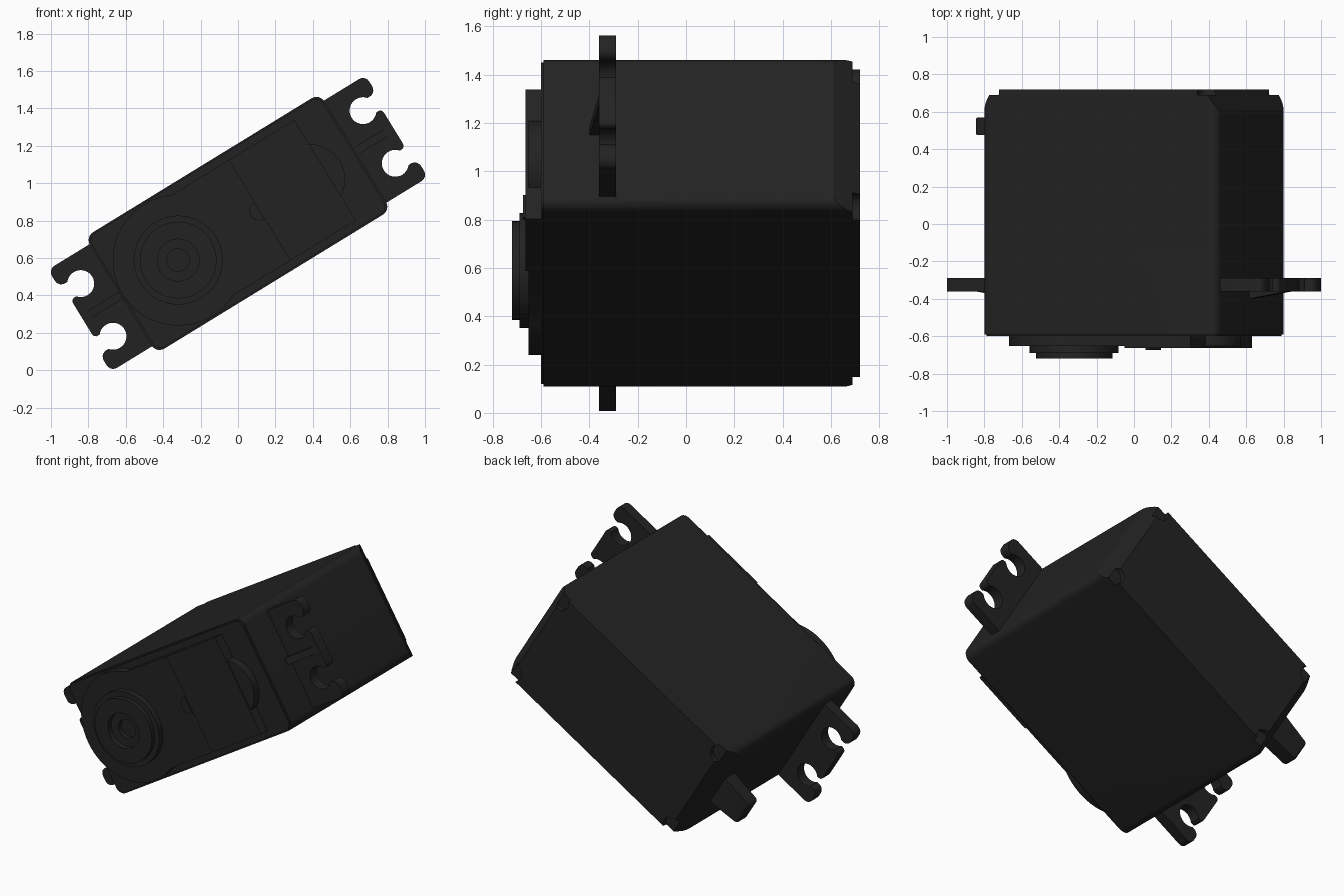
import bpy, bmesh, math
from mathutils import Matrix, Vector

if "Cube" in bpy.data.objects:
    bpy.data.objects.remove(bpy.data.objects["Cube"])

# The whole unit is tilted about the front-back axis
TILT = Matrix.Translation((0, 0, 0.785)) @ Matrix.Rotation(math.radians(-31.5), 4, 'Y')

mat = bpy.data.materials.new("black plastic")
mat.diffuse_color = (0.0165, 0.0165, 0.0165, 1)
mat.use_nodes = True
mat.node_tree.nodes["Principled BSDF"].inputs["Base Color"].default_value = mat.diffuse_color


def finish(bm, name, helper=False):
    bmesh.ops.recalc_face_normals(bm, faces=bm.faces[:])
    me = bpy.data.meshes.new(name)
    bm.to_mesh(me)
    bm.free()
    me.transform(TILT)
    me.materials.append(mat)
    ob = bpy.data.objects.new(name, me)
    bpy.context.collection.objects.link(ob)
    if helper:
        ob.hide_render = True
        ob.hide_set(True)
    else:
        bpy.ops.object.select_all(action='DESELECT')
        ob.select_set(True)
        bpy.context.view_layer.objects.active = ob
        bpy.ops.object.shade_smooth_by_angle(angle=math.radians(30))
    return ob


def prism(bm, pts, y0, y1):
    """Extrude a (length, width) outline from y0 to y1."""
    f = bm.faces.new([bm.verts.new((u, y0, v)) for u, v in pts])
    ext = bmesh.ops.extrude_face_region(bm, geom=[f])
    moved = [g for g in ext['geom'] if isinstance(g, bmesh.types.BMVert)]
    bmesh.ops.translate(bm, verts=moved, vec=(0, y1 - y0, 0))


def arc(cu, cv, r, a0, a1, n):
    return [(cu + r * math.cos(math.radians(a0 + (a1 - a0) * i / n)),
             cv + r * math.sin(math.radians(a0 + (a1 - a0) * i / n))) for i in range(n + 1)]


def rounded_rect(hu, hv, r, n=6):
    pts = []
    for su, sv, a in ((1, 1, 0), (-1, 1, 90), (-1, -1, 180), (1, -1, 270)):
        pts += arc(su * (hu - r), sv * (hv - r), r, a, a + 90, n)
    return pts


def make_prism(name, pts, y0, y1):
    bm = bmesh.new()
    prism(bm, pts, y0, y1)
    return finish(bm, name)


# Case: rounded box with both ends chamfered at the rear
bm = bmesh.new()
prism(bm, rounded_rect(0.735, 0.365, 0.05), -0.59, 0.72)
for s in (1, -1):
    cut = bmesh.ops.bisect_plane(bm, geom=bm.verts[:] + bm.edges[:] + bm.faces[:],
                                 plane_co=(s * 0.735, 0.61, 0), plane_no=(s * 0.11, 0.07, 0),
                                 clear_outer=True)
    edges = [e for e in cut['geom_cut'] if isinstance(e, bmesh.types.BMEdge)]
    bmesh.ops.holes_fill(bm, edges=edges, sides=0)
case = finish(bm, "case")

# Shallow screw pockets in the four rear corners
bm = bmesh.new()
for su in (1, -1):
    for sv in (1, -1):
        prism(bm, arc(su * 0.665, sv * 0.325, 0.058, 0, 345, 23), 0.69, 0.80)
pockets = finish(bm, "pocket_cutter", helper=True)
mod = case.modifiers.new("pockets", 'BOOLEAN')
mod.operation = 'DIFFERENCE'
mod.solver = 'EXACT'
mod.object = pockets

# Front lip, slightly inset from the case
make_prism("front_lip", rounded_rect(0.725, 0.357, 0.045), -0.60, -0.58)

# Raised gearbox platform: round at the output, with a bulge at the far end
half = math.degrees(math.asin(0.315 / 0.35))
outline = arc(-0.375, 0, 0.35, half, 360 - half, 40)
outline += [(0.546, -0.315)]
outline += arc(0.452, 0, 0.187, -59.8, 59.8, 18)
outline += [(0.546, 0.315)]
make_prism("gearbox_platform", outline, -0.653, -0.59)

# Cover plate and its half-round pin
make_prism("cover_plate", [(0.135, -0.315), (0.546, -0.315), (0.546, 0.315), (0.135, 0.315)],
           -0.664, -0.645)
make_prism("cover_pin", arc(0.135, 0, 0.055, 90, 270, 14), -0.674, -0.645)

# Output hub: turned rings with a stepped bore
profile = [(0.238, -0.64), (0.238, -0.69), (0.205, -0.69), (0.205, -0.72), (0.112, -0.72),
           (0.112, -0.685), (0.06, -0.685), (0.06, -0.655), (0.0, -0.655)]
bm = bmesh.new()
vs = [bm.verts.new((r, y, 0)) for r, y in profile]
es = [bm.edges.new(p) for p in zip(vs, vs[1:])]
bmesh.ops.spin(bm, geom=vs + es, cent=(0, 0, 0), axis=(0, 1, 0), angle=math.tau, steps=48)
bmesh.ops.remove_doubles(bm, verts=bm.verts[:], dist=1e-5)
bmesh.ops.translate(bm, verts=bm.verts[:], vec=(-0.375, 0, 0))
finish(bm, "output_hub")

# Mounting ears with two open keyhole slots each, and a tapered rib
upper = arc(0.953, 0.098, 0.022, 0, 90, 4)
upper += arc(0.885, 0.165, 0.072, -38.7, -321.3, 28)
upper += arc(0.955, 0.25, 0.04, -90, 0, 5)
upper += arc(0.955, 0.28, 0.04, 0, 90, 5)
upper += [(0.70, 0.32)]
ear = upper + [(u, -v) for u, v in reversed(upper)]
for s, side in ((1, "right"), (-1, "left")):
    make_prism(side + "_ear", [(s * u, v) for u, v in ear], -0.36, -0.29)
    bm = bmesh.new()
    f = bm.faces.new([bm.verts.new((s * u, y, -0.022))
                      for u, y in ((0.72, -0.33), (0.72, -0.402), (0.974, -0.361), (0.974, -0.33))])
    ext = bmesh.ops.extrude_face_region(bm, geom=[f])
    bmesh.ops.translate(bm, vec=(0, 0, 0.044),
                        verts=[g for g in ext['geom'] if isinstance(g, bmesh.types.BMVert)])
    finish(bm, side + "_ear_rib")

# Tapered cable strain relief on the left end, edges softened
bm = bmesh.new()
prism(bm, [(-0.70, -0.11), (-0.70, 0.11), (-0.95, 0.08), (-0.95, -0.08)], 0.475, 0.57)
tip = [e for e in bm.edges if all(v.co.x < -0.9 for v in e.verts)]
bmesh.ops.bevel(bm, geom=tip, offset=0.02, segments=3, affect='EDGES', profile=0.5)
finish(bm, "cable_relief")
